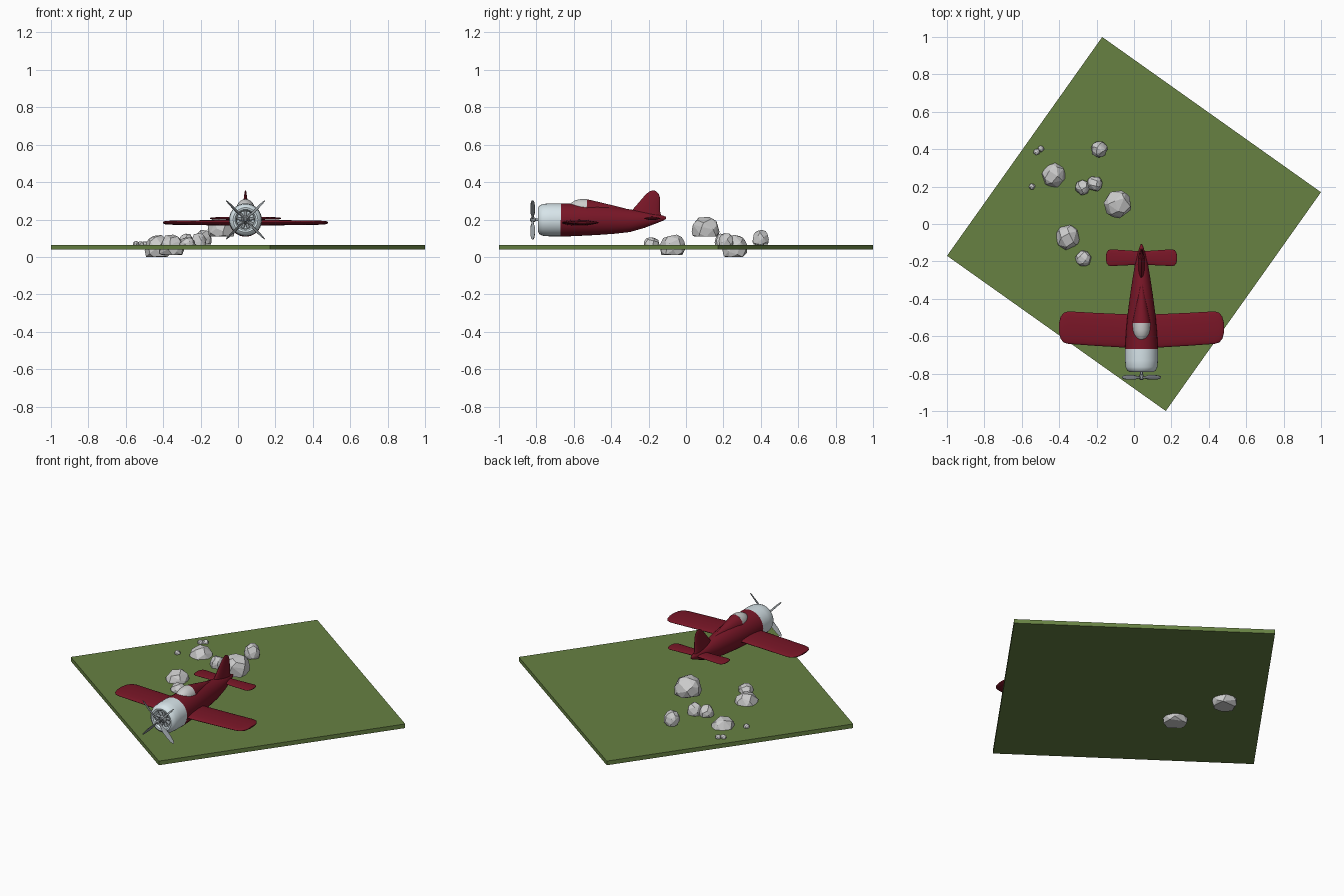
import bpy, bmesh, math, random
from mathutils import Matrix, Vector

if "Cube" in bpy.data.objects:
    bpy.data.objects.remove(bpy.data.objects["Cube"])

random.seed(4)


def material(name, rgb):
    m = bpy.data.materials.new(name)
    m.diffuse_color = (*rgb, 1)
    m.use_nodes = True
    m.node_tree.nodes["Principled BSDF"].inputs["Base Color"].default_value = m.diffuse_color
    return m


RED = material("red_paint", (0.19, 0.008, 0.02))
PALE = material("pale_paint", (0.68, 0.78, 0.82))
GLASS = material("canopy_grey", (0.6, 0.6, 0.6))
GREEN = material("grass", (0.135, 0.22, 0.055))
STEEL = material("steel", (0.30, 0.33, 0.35))


def finish(name, bm, mat=None, smooth=None):
    bmesh.ops.recalc_face_normals(bm, faces=bm.faces[:])
    me = bpy.data.meshes.new(name)
    bm.to_mesh(me)
    bm.free()
    ob = bpy.data.objects.new(name, me)
    bpy.context.collection.objects.link(ob)
    if mat:
        me.materials.append(mat)
    if smooth:
        bpy.ops.object.select_all(action='DESELECT')
        ob.select_set(True)
        bpy.context.view_layer.objects.active = ob
        bpy.ops.object.shade_smooth_by_angle(angle=math.radians(smooth))
    return ob


def loft_into(bm, axis, stations, n=32, mat=None):
    """Ellipses (position, centre u, centre v, radius u, radius v) along an axis."""
    order = {'X': (0, 1, 2), 'Y': (1, 0, 2), 'Z': (2, 0, 1)}[axis]
    rings = []
    for s, cu, cv, ru, rv in stations:
        ring = []
        for i in range(n):
            a = math.tau * i / n
            co = Vector((0, 0, 0))
            co[order[0]] = s
            co[order[1]] = cu + ru * math.cos(a)
            co[order[2]] = cv + rv * math.sin(a)
            ring.append(bm.verts.new(mat @ co if mat else co))
        rings.append(ring)
    for a, b in zip(rings, rings[1:]):
        for i in range(n):
            j = (i + 1) % n
            bm.faces.new((a[i], a[j], b[j], b[i]))
    bm.faces.new(rings[0])
    bm.faces.new(rings[-1])


def loft(name, axis, stations, mat, n=32, smooth=40):
    bm = bmesh.new()
    loft_into(bm, axis, stations, n)
    return finish(name, bm, mat, smooth)


CX, CZ = 0.04, 0.198   # aircraft axis

# Ground slab
bm = bmesh.new()
bmesh.ops.create_cube(bm, size=1, matrix=Matrix.Translation((0, 0, 0.052))
                      @ Matrix.Rotation(math.atan2(-0.83, 1.17), 4, 'Z')
                      @ Matrix.Diagonal((1.434, 1.434, 0.025, 1)))
finish("grass_slab", bm, GREEN)

# Fuselage
loft("fuselage", 'Y', [(y, CX, (lo + hi) / 2, w, (hi - lo) / 2) for y, w, lo, hi in [
    (-0.67, 0.088, 0.108, 0.286), (-0.58, 0.083, 0.112, 0.284),
    (-0.48, 0.074, 0.117, 0.277), (-0.38, 0.061, 0.124, 0.266),
    (-0.30, 0.049, 0.133, 0.254), (-0.22, 0.036, 0.156, 0.242),
    (-0.16, 0.022, 0.179, 0.230), (-0.12, 0.009, 0.195, 0.220),
    (-0.106, 0.003, 0.204, 0.214)]], RED)

# Engine cowl with open mouth
loft("engine_cowl", 'Y', [(y, CX, CZ, r, r) for y, r in [
    (-0.668, 0.088), (-0.73, 0.088), (-0.765, 0.085), (-0.783, 0.077),
    (-0.79, 0.066), (-0.788, 0.056), (-0.778, 0.049), (-0.755, 0.047)]], PALE)

# Radial engine
bm = bmesh.new()
loft_into(bm, 'Y', [(-0.75, CX, CZ, 0.022, 0.022), (-0.775, CX, CZ, 0.022, 0.022),
                    (-0.787, CX, CZ, 0.013, 0.013)], 16)
for k in range(9):
    rot = Matrix.Translation((CX, -0.765, CZ)) @ Matrix.Rotation(math.tau * k / 9, 4, 'Y')
    loft_into(bm, 'Z', [(0.015, 0, 0, 0.008, 0.008), (0.047, 0, 0, 0.008, 0.008)], 10, rot)
finish("radial_engine", bm, STEEL, 40)

# Propeller hub and four blades
loft("propeller_hub", 'Y', [(y, CX, CZ, r, r) for y, r in [
    (-0.78, 0.007), (-0.805, 0.007), (-0.807, 0.012), (-0.828, 0.012), (-0.834, 0.006)]],
    STEEL, 16)
bm = bmesh.new()
for k in range(4):
    rot = (Matrix.Translation((CX, -0.82, CZ))
           @ Matrix.Rotation(math.radians(45 + 90 * k), 4, 'Y')
           @ Matrix.Rotation(math.radians(25), 4, 'Z'))
    loft_into(bm, 'Z', [(0.005, 0, 0, 0.005, 0.005), (0.03, 0, 0, 0.004, 0.007),
                        (0.06, 0, 0, 0.003, 0.014), (0.10, 0, 0, 0.0025, 0.014),
                        (0.13, 0, 0, 0.002, 0.010), (0.142, 0, 0, 0.0015, 0.006),
                        (0.147, 0, 0, 0.0008, 0.002)], 12, rot)
finish("propeller_blades", bm, STEEL, 40)


def mirrored_wing(name, half, z):
    """half: (distance from axis, leading y, trailing y, half thickness)."""
    full = [(-d, a, b, t) for d, a, b, t in reversed(half)] + half
    loft(name, 'X', [(CX + d, (a + b) / 2, z, (b - a) / 2, t) for d, a, b, t in full], RED, 28)


# Main wing and tailplane
mirrored_wing("main_wing", [
    (0.07, -0.662, -0.483, 0.016), (0.25, -0.651, -0.475, 0.013),
    (0.39, -0.641, -0.467, 0.011), (0.415, -0.634, -0.474, 0.010),
    (0.432, -0.615, -0.495, 0.008), (0.44, -0.585, -0.525, 0.004)], 0.183)
mirrored_wing("tailplane", [
    (0.02, -0.218, -0.145, 0.009), (0.165, -0.225, -0.135, 0.006),
    (0.178, -0.221, -0.140, 0.005), (0.186, -0.210, -0.152, 0.004),
    (0.19, -0.195, -0.167, 0.002)], 0.206)

# Tail fin
loft("tail_fin", 'Z', [(z, CX, (a + b) / 2, t, (b - a) / 2) for z, a, b, t in [
    (0.20, -0.31, -0.125, 0.020), (0.24, -0.297, -0.138, 0.017),
    (0.28, -0.262, -0.138, 0.013), (0.315, -0.232, -0.139, 0.009),
    (0.337, -0.212, -0.146, 0.006), (0.35, -0.195, -0.158, 0.004),
    (0.355, -0.182, -0.170, 0.002)]], RED, 24)

# Cockpit canopy and the fairing behind it
loft("canopy", 'Y', [(y, CX, 0.258, w, h) for y, w, h in [
    (-0.625, 0.015, 0.020), (-0.61, 0.031, 0.034), (-0.59, 0.041, 0.045),
    (-0.565, 0.047, 0.051), (-0.53, 0.048, 0.051)]], GLASS, 24)
loft("cockpit_fairing", 'Y', [(y, CX, 0.250, w, h) for y, w, h in [
    (-0.532, 0.050, 0.059), (-0.45, 0.034, 0.040), (-0.32, 0.006, 0.008)]], RED, 24)

# Boulders: faceted domes with flat bases (x, y, radius, bottom, top)
ROCKS = [(-0.43, 0.26, 0.070, 0.005, 0.118), (-0.355, -0.07, 0.070, 0.010, 0.120),
         (-0.085, 0.105, 0.077, 0.108, 0.215), (-0.185, 0.40, 0.045, 0.066, 0.145),
         (-0.275, 0.195, 0.041, 0.055, 0.125), (-0.21, 0.215, 0.043, 0.055, 0.128),
         (-0.27, -0.185, 0.044, 0.050, 0.105), (-0.52, 0.385, 0.017, 0.060, 0.084),
         (-0.498, 0.402, 0.017, 0.060, 0.084), (-0.545, 0.20, 0.017, 0.060, 0.085)]
# The lowest boulders rest their flat bases on z = 0
ROCKS[0] = (*ROCKS[0][:3], 0.0, 0.118)
for k, (x, y, r, lo, hi) in enumerate(ROCKS):
    bm = bmesh.new()
    n, base = 34, (hi - lo) * 0.3
    for i in range(n):
        h = 1 - (2 * i + 1) / n
        a = i * 2.39996 + random.uniform(-0.35, 0.35) + k
        s = math.sqrt(1 - h * h) ** 0.8 * random.uniform(0.96, 1.03)
        up = h * (hi - lo - base) * 1.02
        bm.verts.new((x + r * s * math.cos(a), y + r * s * math.sin(a),
                      lo + base + max(up, -base)))
    hull = bmesh.ops.convex_hull(bm, input=bm.verts[:])
    bmesh.ops.delete(bm, geom=[v for v in bm.verts if not v.link_faces], context='VERTS')
    bmesh.ops.dissolve_limit(bm, angle_limit=math.radians(9), verts=bm.verts[:],
                             edges=bm.edges[:])
    finish(f"boulder_{k + 1}", bm)
